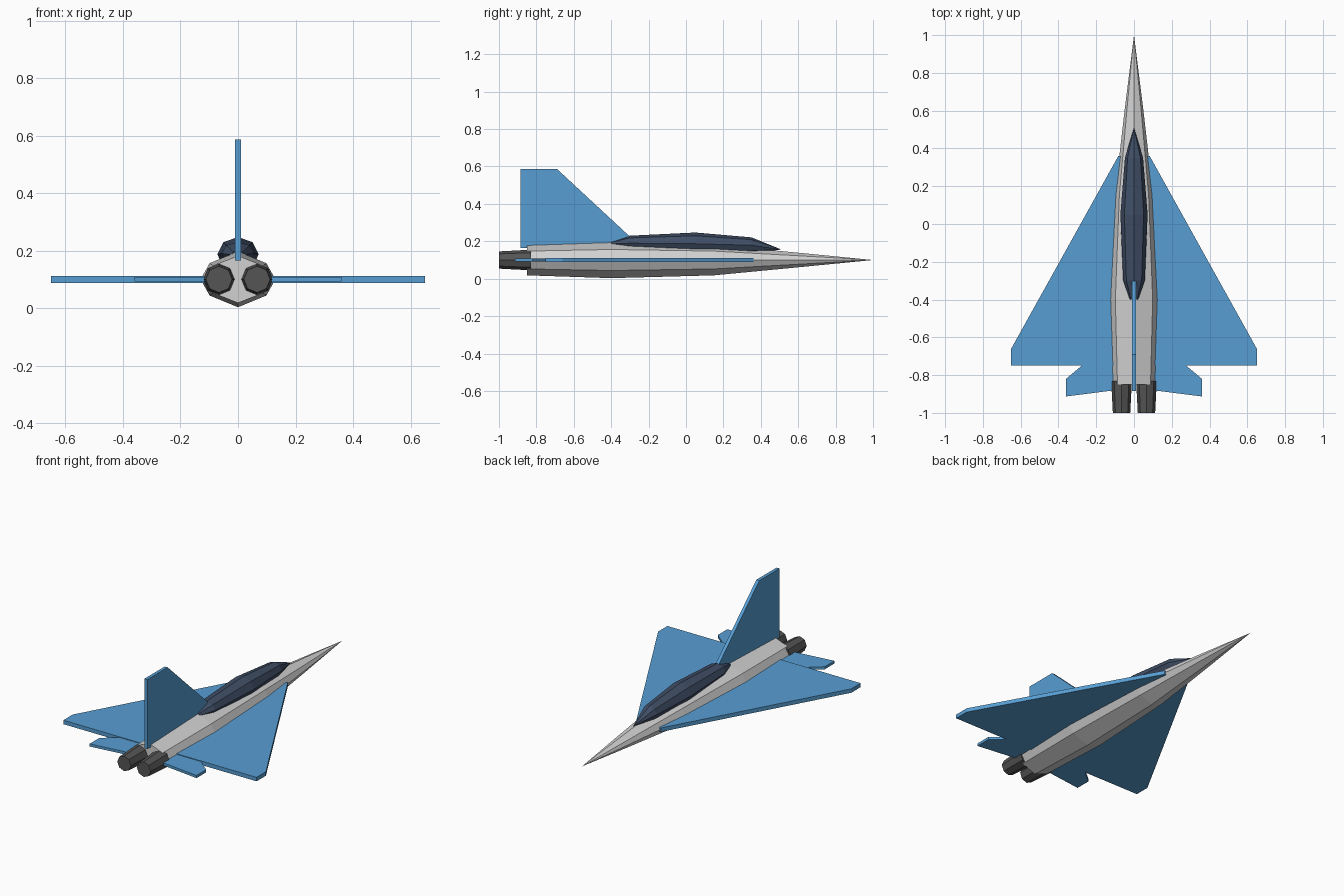
import bpy, bmesh, math
from mathutils import Vector

if "Cube" in bpy.data.objects:
    bpy.data.objects.remove(bpy.data.objects["Cube"])


def material(name, rgb):
    m = bpy.data.materials.new(name)
    m.diffuse_color = (*rgb, 1)
    m.use_nodes = True
    m.node_tree.nodes["Principled BSDF"].inputs["Base Color"].default_value = m.diffuse_color
    return m


GREY = material("light grey", (0.64, 0.64, 0.64))
BLUE = material("wing blue", (0.095, 0.34, 0.65))
NAVY = material("canopy navy", (0.05, 0.075, 0.13))
DARK = material("nozzle dark grey", (0.09, 0.09, 0.09))


def finish(bm, name, mat):
    bmesh.ops.recalc_face_normals(bm, faces=bm.faces)
    me = bpy.data.meshes.new(name)
    bm.to_mesh(me)
    bm.free()
    me.materials.append(mat)
    ob = bpy.data.objects.new(name, me)
    bpy.context.collection.objects.link(ob)
    return ob


def loft(name, mat, section, rings, x=0):
    """Skin rings of (y, half width, half height, centre z); zero width is a tip."""
    bm = bmesh.new()
    loops = []
    for y, w, h, z in rings:
        if w == 0:
            loops.append([bm.verts.new((x, y, z))])
        else:
            loops.append([bm.verts.new((x + u * w, y, z + v * h)) for u, v in section])
    n = len(section)
    for a, b in zip(loops, loops[1:]):
        for i in range(n):
            j = (i + 1) % n
            if len(b) == 1:
                bm.faces.new((a[i], a[j], b[0]))
            else:
                bm.faces.new((a[i], a[j], b[j], b[i]))
    for end in (loops[0], loops[-1]):
        if len(end) > 1:
            bm.faces.new(end)
    return finish(bm, name, mat)


def plate(name, mat, points, direction, thickness):
    """Flat panel extruded evenly to both sides of its outline."""
    d = Vector(direction) * thickness
    bm = bmesh.new()
    face = bm.faces.new([bm.verts.new(Vector(p) - d / 2) for p in points])
    ext = bmesh.ops.extrude_face_region(bm, geom=[face])
    verts = [g for g in ext["geom"] if isinstance(g, bmesh.types.BMVert)]
    bmesh.ops.translate(bm, verts=verts, vec=d)
    return finish(bm, name, mat)


octagon = [(math.sin(i * math.pi / 4), math.cos(i * math.pi / 4)) for i in range(8)]
hull = [(0, 1), (.76, .58), (1, 0), (.76, -.58), (0, -1), (-.76, -.58), (-1, 0), (-.76, .58)]

# Fuselage with needle nose
loft("fuselage", GREY, hull, [
    (-0.85, 0.115, 0.082, 0.1), (-0.40, 0.13, 0.097, 0.1),
    (0.15, 0.102, 0.082, 0.1), (0.60, 0.05, 0.039, 0.1), (1.0, 0, 0, 0.1)])

# Canopy
loft("canopy", NAVY, octagon, [
    (-0.40, 0.022, 0.012, 0.186), (-0.30, 0.057, 0.040, 0.19),
    (0.05, 0.072, 0.060, 0.187), (0.35, 0.048, 0.042, 0.179), (0.51, 0, 0, 0.156)])

# Wings and tailplanes, one pair per side
for side, s in (("left", -1), ("right", 1)):
    wing = [(0, .36), (.083, .36), (.65, -.66), (.65, -.75), (0, -.75)]
    plate(side + "_wing", BLUE, [(s * x, y, .1) for x, y in wing], (0, 0, 1), 0.024)
    tail = [(.05, -.56), (.36, -.82), (.36, -.913), (.10, -.88), (.05, -.84)]
    plate(side + "_tailplane", BLUE, [(s * x, y, .1) for x, y in tail], (0, 0, 1), 0.016)
    # Engine nozzle
    loft(side + "_nozzle", DARK, octagon, [
        (-1.0, 0.046, 0.046, 0.1), (-0.83, 0.055, 0.055, 0.1)], x=s * 0.066)

# Vertical fin
fin = [(-.885, .165), (-.885, .587), (-.69, .587), (-.235, .165)]
plate("fin", BLUE, [(0, y, z) for y, z in fin], (1, 0, 0), 0.02)
